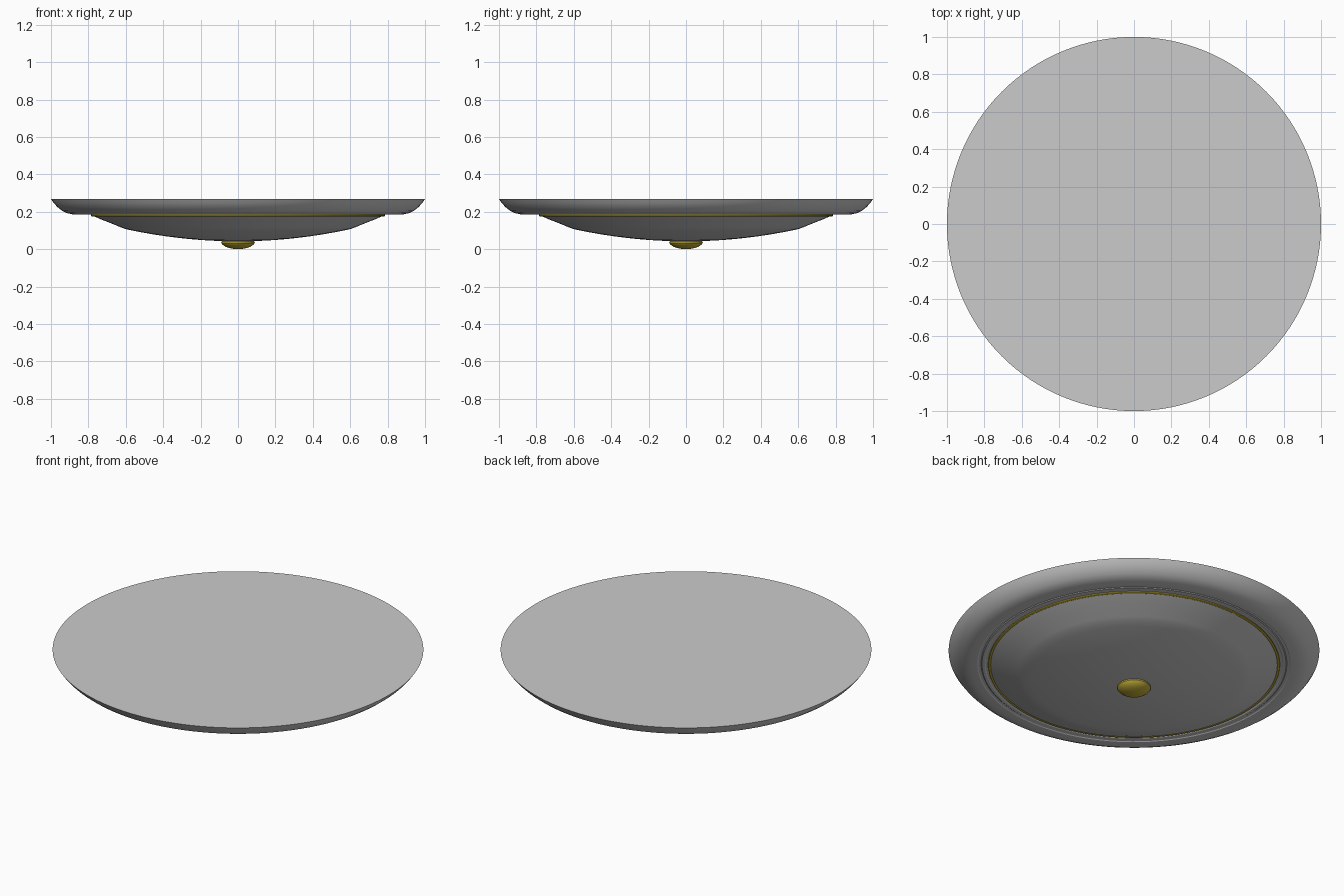
import bpy, bmesh, math

if "Cube" in bpy.data.objects:
    bpy.data.objects.remove(bpy.data.objects["Cube"])

def material(name, color):
    m = bpy.data.materials.new(name)
    m.diffuse_color = color
    m.use_nodes = True
    m.node_tree.nodes["Principled BSDF"].inputs["Base Color"].default_value = m.diffuse_color
    return m

def lathe(name, profile, mat=None, segs=128, closed=False):
    """Spin an (r, z) profile around the z axis."""
    bm = bmesh.new()
    vs = [bm.verts.new((r, 0, z)) for r, z in profile]
    pairs = list(zip(vs, vs[1:])) + ([(vs[-1], vs[0])] if closed else [])
    es = [bm.edges.new(p) for p in pairs]
    bmesh.ops.spin(bm, geom=vs + es, cent=(0, 0, 0), axis=(0, 0, 1),
                   angle=2 * math.pi, steps=segs, use_duplicate=False)
    bmesh.ops.remove_doubles(bm, verts=bm.verts, dist=1e-5)
    bmesh.ops.recalc_face_normals(bm, faces=bm.faces)
    me = bpy.data.meshes.new(name)
    bm.to_mesh(me)
    bm.free()
    ob = bpy.data.objects.new(name, me)
    bpy.context.collection.objects.link(ob)
    if mat:
        me.materials.append(mat)
    bpy.ops.object.select_all(action='DESELECT')
    ob.select_set(True)
    bpy.context.view_layer.objects.active = ob
    bpy.ops.object.shade_smooth_by_angle(angle=math.radians(30))
    return ob

brass = material("brass", (0.55, 0.43, 0.04, 1))

# Ceiling pan: flat top, rounded rim, small stepped lip underneath
rim = [(1.0, 0.268), (0.985, 0.246), (0.965, 0.225), (0.94, 0.205),
       (0.915, 0.193), (0.885, 0.186), (0.845, 0.185)]
lip = [(0.84, 0.188), (0.825, 0.188), (0.82, 0.184), (0.805, 0.184),
       (0.80, 0.187), (0.77, 0.187)]
lathe("ceiling_pan", [(0, 0.268)] + rim + lip)

# Shallow glass bowl: parabolic middle, straighter outer slope
bowl = [(0.6 * i / 14, 0.042 + 0.065 * (i / 14) ** 2) for i in range(15)]
bowl += [(0.63, 0.118), (0.68, 0.139), (0.73, 0.158), (0.775, 0.178), (0.775, 0.19)]
lathe("glass_bowl", bowl)

# Thin brass ring where bowl meets pan
ring = [(0.779 + 0.008 * math.cos(a), 0.181 + 0.006 * math.sin(a))
        for a in (2 * math.pi * i / 10 for i in range(10))]
lathe("brass_ring", ring, brass, closed=True)

# Brass finial button below the bowl
lathe("finial", [(0, 0.045), (0.082, 0.045), (0.089, 0.041), (0.09, 0.033), (0.083, 0.024),
                 (0.066, 0.013), (0.045, 0.006), (0.022, 0.0015), (0, 0)], brass, segs=64)
